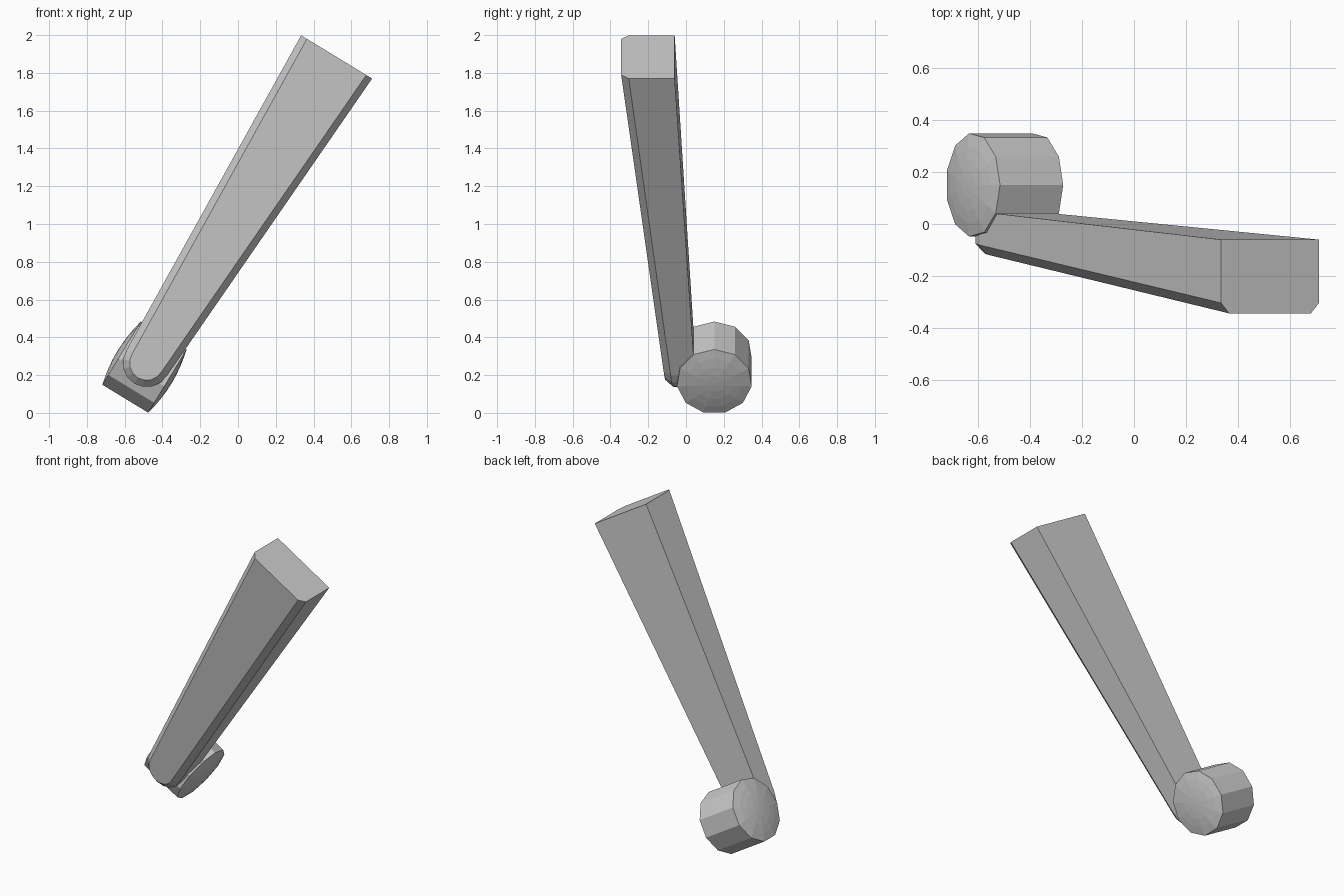
import bpy, bmesh, math
from mathutils import Vector

if "Cube" in bpy.data.objects:
    bpy.data.objects.remove(bpy.data.objects["Cube"])

# Tilted frame shared by both parts: D runs up the arm, U across it
D = Vector((0.52, 0, 0.854)).normalized()
U = Vector((0.854, 0, -0.52)).normalized()
Y = Vector((0, 1, 0))


def loft(name, rings):
    """Closed solid through equal-sized rings of points, capped at both ends."""
    bm = bmesh.new()
    vs = [[bm.verts.new(p) for p in ring] for ring in rings]
    n = len(vs[0])
    for a, b in zip(vs, vs[1:]):
        for i in range(n):
            j = (i + 1) % n
            bm.faces.new((a[i], a[j], b[j], b[i]))
    bm.faces.new(vs[0])
    bm.faces.new(vs[-1])
    bmesh.ops.recalc_face_normals(bm, faces=bm.faces)
    me = bpy.data.meshes.new(name)
    bm.to_mesh(me)
    bm.free()
    ob = bpy.data.objects.new(name, me)
    bpy.context.collection.objects.link(ob)
    return ob


# Arm: tapered bar, square top, rounded foot, bevelled front edges
TOP_S, TOP_T, TOP_HALF = 1.881, -0.534, 0.22
END_S, END_T, END_R = -0.026, -0.55, 0.127


def arm_ring(inset, y_top, y_end):
    pts = [(TOP_S, TOP_T - TOP_HALF + inset), (TOP_S, TOP_T + TOP_HALF - inset)]
    r = END_R - inset
    for k in range(9):
        a = math.pi * k / 8
        pts.append((END_S - r * math.sin(a), END_T + r * math.cos(a)))
    ring = []
    for s, t in pts:
        f = (s - END_S) / (TOP_S - END_S)
        ring.append(D * s + U * t + Y * (y_end + (y_top - y_end) * f))
    return ring


loft("arm", [arm_ring(0, -0.06, 0.047),
             arm_ring(0, -0.303, -0.081),
             arm_ring(0.036, -0.343, -0.118)])

# Roller: eleven-sided drum lying across the arm, with shallow domed ends
C = Vector((-0.497, 0.15, 0.239))
R, HALF, BULGE, SIDES = 0.2, 0.142, 0.025, 11


def roller_ring(x, r):
    return [C + U * x + D * (r * math.cos(2 * math.pi * i / SIDES))
            + Y * (r * math.sin(2 * math.pi * i / SIDES)) for i in range(SIDES)]


dome = [(HALF + BULGE * (1 - q * q), R * q) for q in (1, 0.75, 0.5, 0.25, 0.05)]
profile = [(-x, r) for x, r in reversed(dome)] + dome
loft("roller", [roller_ring(x, r) for x, r in profile])
